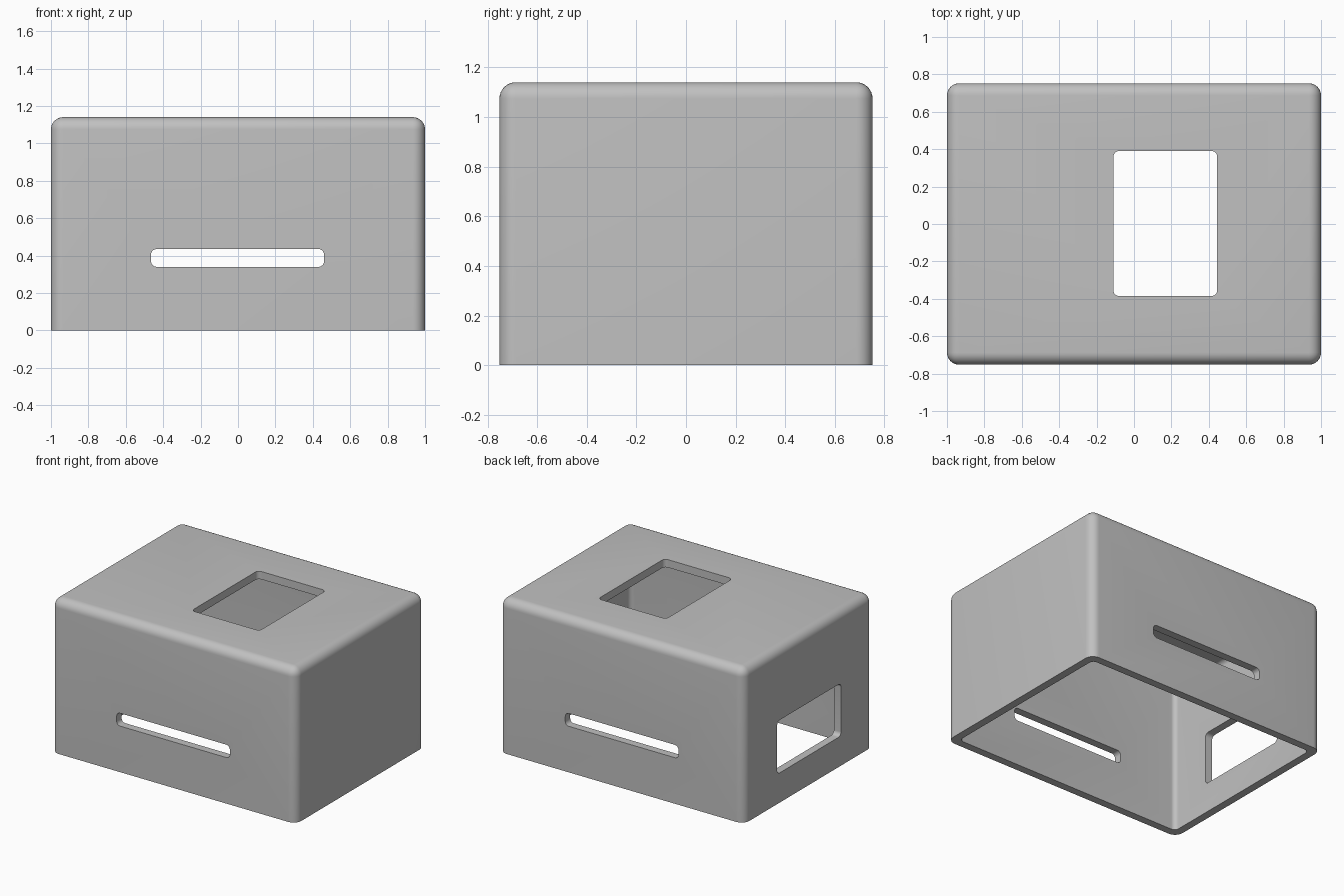
import bpy
import bmesh
import math
from mathutils import Vector

if "Cube" in bpy.data.objects:
    bpy.data.objects.remove(bpy.data.objects["Cube"], do_unlink=True)

HALF_X, HALF_Y, HEIGHT = 1.0, 0.752, 1.14
WALL = 0.058
OUTER_R, INNER_R, HOLE_R = 0.065, 0.035, 0.03

grey = bpy.data.materials.new("plain grey")
grey.use_nodes = True
grey.diffuse_color = (0.53, 0.53, 0.53, 1)
grey.node_tree.nodes["Principled BSDF"].inputs["Base Color"].default_value = grey.diffuse_color


def rounded_box(name, low, high, radius, choose_edge):
    """Box between two corners, with the chosen edges rounded."""
    low, high = Vector(low), Vector(high)
    bm = bmesh.new()
    bmesh.ops.create_cube(bm, size=1)
    bmesh.ops.scale(bm, vec=high - low, verts=bm.verts)
    bmesh.ops.translate(bm, vec=(low + high) / 2, verts=bm.verts)
    edges = [e for e in bm.edges if choose_edge(e, low)]
    bmesh.ops.bevel(bm, geom=edges, offset=radius, offset_type='OFFSET',
                    segments=8, profile=0.5, affect='EDGES', clamp_overlap=True)
    mesh = bpy.data.meshes.new(name)
    bm.to_mesh(mesh)
    bm.free()
    mesh.materials.append(grey)
    obj = bpy.data.objects.new(name, mesh)
    bpy.context.collection.objects.link(obj)
    return obj


def above_rim(edge, low):
    return any(v.co.z > low.z + 0.01 for v in edge.verts)


def along(axis):
    def test(edge, low):
        a, b = edge.verts
        return abs(a.co[axis] - b.co[axis]) > 0.01
    return test


# Outer shell, open at the bottom
case = rounded_box("enclosure_cover", (-HALF_X, -HALF_Y, 0), (HALF_X, HALF_Y, HEIGHT),
                   OUTER_R, above_rim)

cutters = [
    # Hollow inside
    rounded_box("cavity_cutter", (WALL - HALF_X, WALL - HALF_Y, -0.2),
                (HALF_X - WALL, HALF_Y - WALL, HEIGHT - WALL), INNER_R, above_rim),
    # Slot through the front and back walls
    rounded_box("slot_cutter", (-0.465, -1, 0.34), (0.46, 1, 0.435), HOLE_R, along(1)),
    # Opening in the top
    rounded_box("top_opening_cutter", (-0.11, -0.385, 0.9), (0.445, 0.39, 1.3),
                HOLE_R, along(2)),
    # Opening in one side wall
    rounded_box("side_opening_cutter", (-1.2, -0.38, 0.22), (-0.8, 0.365, 0.61),
                HOLE_R, along(0)),
]

bpy.ops.object.select_all(action='DESELECT')
case.select_set(True)
bpy.context.view_layer.objects.active = case
for cutter in cutters:
    cutter.hide_render = True
    mod = case.modifiers.new(cutter.name, 'BOOLEAN')
    mod.operation = 'DIFFERENCE'
    mod.solver = 'EXACT'
    mod.object = cutter
    bpy.ops.object.modifier_apply(modifier=mod.name)
    bpy.data.objects.remove(cutter, do_unlink=True)

bpy.ops.object.shade_smooth_by_angle(angle=math.radians(30))
